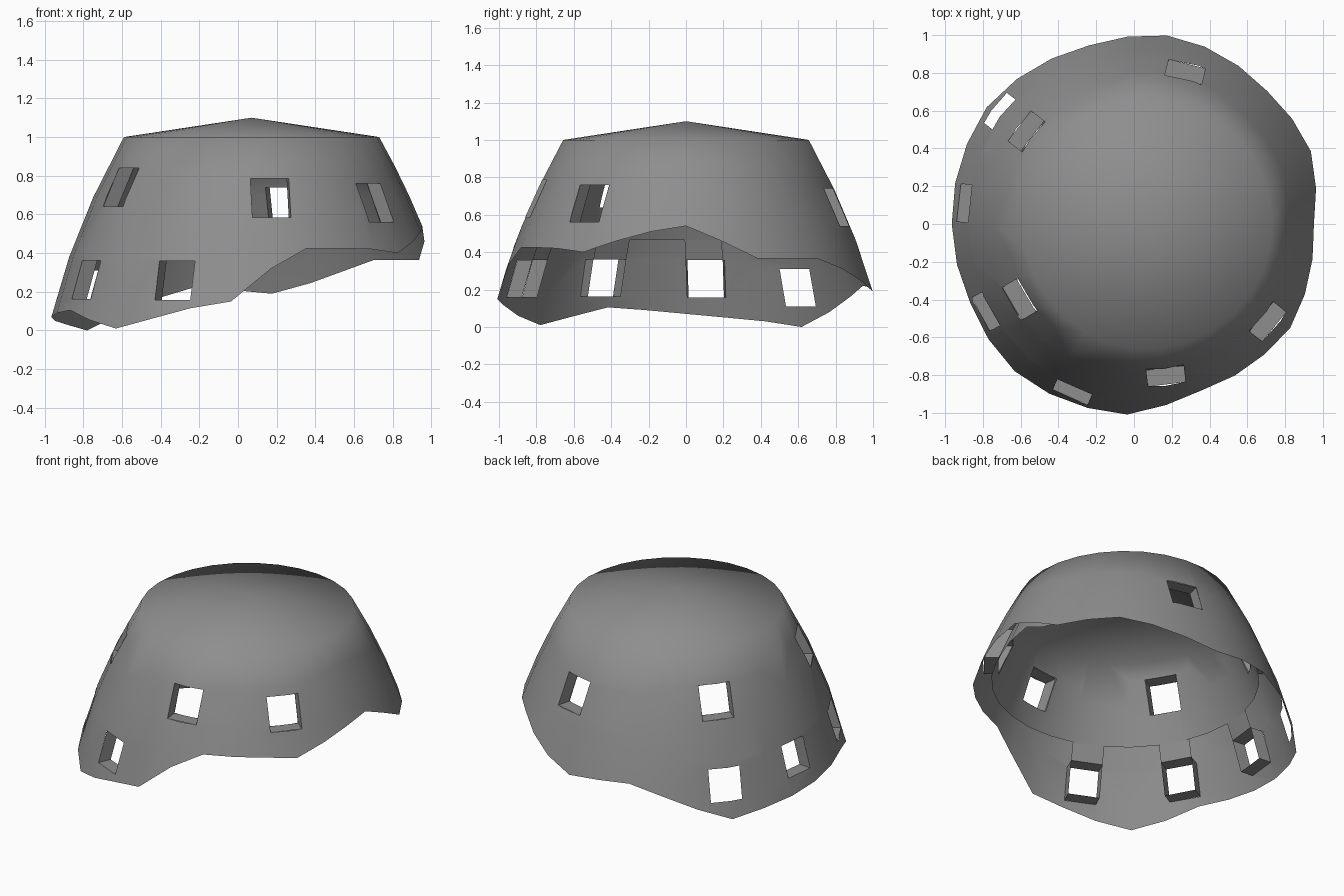
import bpy, bmesh, math
from mathutils import Vector

if "Cube" in bpy.data.objects:
    bpy.data.objects.remove(bpy.data.objects["Cube"])

CX, N, WALL, HALF = 0.07, 30, 0.09, 0.1
# height of the ragged lower rim, one value per 12 degrees
RIM = [.54, .46, .365, .365, .365, .31, .245, .19, .21, .22, .16, .08, 0, .03, .05,
       .07, .09, .105, .055, .01, .06, .115, .15, .32, .425, .425, .42, .40, .46, .51]
# windows: angle, centre height, has a tunnel wall
WINDOWS = [(277, .685, 1), (76, .64, 1), (142.5, .69, 1), (210.5, .74, 1), (321, .66, 1),
           (246, .258, 1), (208.5, .262, 1), (173.5, .258, 1), (142.6, .21, 0)]
INNER_EDGE = 0.465

grey = bpy.data.materials.new("dark_grey")
grey.diffuse_color = (.27, .27, .27, 1)
grey.use_nodes = True
grey.node_tree.nodes["Principled BSDF"].inputs["Base Color"].default_value = grey.diffuse_color


def radius(z):
    t = 1 - z
    return .66 + .563 * t - .172 * t * t


def finish(bm, name, smooth):
    me = bpy.data.meshes.new(name)
    for f in bm.faces:
        f.smooth = smooth
    bm.to_mesh(me)
    bm.free()
    me.materials.append(grey)
    ob = bpy.data.objects.new(name, me)
    bpy.context.collection.objects.link(ob)
    return ob


def frame(deg):
    a = math.radians(deg)
    return Vector((math.cos(a), math.sin(a), 0)), Vector((-math.sin(a), math.cos(a), 0))


def dome(top, apex, bottoms, inset, rows, inward):
    """Dome sheet: cone cap plus rows running down to a ragged edge."""
    bm = bmesh.new()
    tip = bm.verts.new((CX, 0, apex))
    rings = []
    for j in range(rows + 1):
        ring = []
        for k in range(N):
            z = top + (bottoms[k] - top) * j / rows
            d, _ = frame(k * 360 / N)
            p = d * (radius(z) - inset)
            ring.append(bm.verts.new((p.x + CX, p.y, z)))
        rings.append(ring)
    for k in range(N):
        m = (k + 1) % N
        bm.faces.new((tip, rings[0][k], rings[0][m]))
        for a, b in zip(rings, rings[1:]):
            bm.faces.new((a[k], b[k], b[m], a[m]))
    if inward:
        bmesh.ops.reverse_faces(bm, faces=bm.faces[:])
    return bm


def cut_window(bm, deg, zc):
    """Slice the sheet along the window's four sides and drop the middle."""
    d, t = frame(deg)
    c = Vector((CX, 0, zc))
    up = Vector((0, 0, 1))

    def near(f, side, high):
        p = f.calc_center_median() - c
        return p.dot(d) > .45 and abs(p.dot(t)) < side and abs(p.z) < high
    for n, side, high in ((up, .25, .35), (-up, .25, .35), (t, .25, HALF), (-t, .25, HALF)):
        faces = [f for f in bm.faces if near(f, side, high)]
        geom = faces + list({e for f in faces for e in f.edges}) + list({v for f in faces for v in f.verts})
        bmesh.ops.bisect_plane(bm, geom=geom, dist=1e-5, plane_co=c + n * HALF, plane_no=n)
    bmesh.ops.delete(bm, geom=[f for f in bm.faces if near(f, HALF, HALF)], context='FACES')


# outer skin and inner lining
outer = dome(1.0, 1.1, RIM, 0, 3, False)
inner = dome(.93, 1.01, [max(INNER_EDGE, z + .01) for z in RIM], WALL, 2, True)
for deg, zc, _ in WINDOWS:
    cut_window(outer, deg, zc)
    if zc > INNER_EDGE:
        cut_window(inner, deg, zc)
finish(outer, "outer_shell", True)
finish(inner, "inner_lining", True)

# window tunnels, with tabs joining the low ones to the lining
bm = bmesh.new()
for deg, zc, tunnel in WINDOWS:
    if not tunnel:
        continue
    d, t = frame(deg)

    def point(s, z, inset):
        r = radius(z) - inset
        p = d * math.sqrt(r * r - HALF * HALF) + t * s * HALF
        return bm.verts.new((p.x + CX, p.y, z))
    corners = [(-1, zc - HALF), (1, zc - HALF), (1, zc + HALF), (-1, zc + HALF)]
    front = [point(s, z, .003) for s, z in corners]
    back = [point(s, z, WALL) for s, z in corners]
    for i in range(4):
        j = (i + 1) % 4
        bm.faces.new((front[i], front[j], back[j], back[i]))
    if zc < INNER_EDGE:
        bm.faces.new((back[3], back[2], point(1, INNER_EDGE, WALL), point(-1, INNER_EDGE, WALL)))
finish(bm, "window_tunnels", False)
